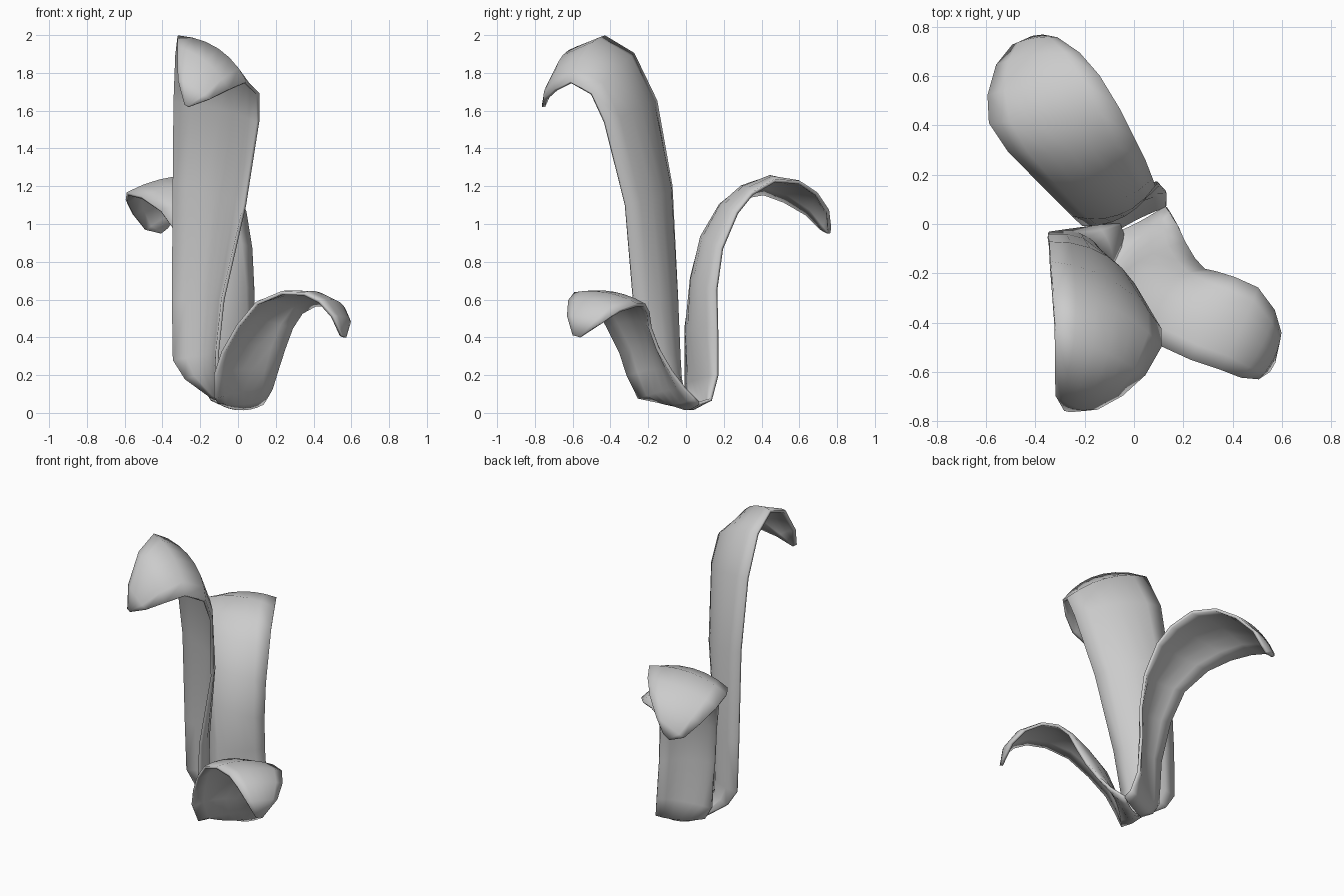
import bpy
from mathutils import Vector

ACROSS = 6


def leaf(name, rows):
    """Loft a curled leaf from rows of (left edge, right edge, bulge of the cross-section)."""
    left = [Vector(r[0]) for r in rows]
    right = [Vector(r[1]) for r in rows]
    mid = [(a + b) / 2 for a, b in zip(left, right)]
    n = len(rows)
    verts, faces = [], []
    for i in range(n):
        tangent = mid[min(i + 1, n - 1)] - mid[max(i - 1, 0)]
        normal = tangent.cross(right[i] - left[i]).normalized()
        for k in range(ACROSS + 1):
            t = k / ACROSS
            verts.append(left[i].lerp(right[i], t) + normal * rows[i][2] * 4 * t * (1 - t))
    w = ACROSS + 1
    for i in range(n - 1):
        for k in range(ACROSS):
            a = i * w + k
            faces.append((a, a + 1, a + w + 1, a + w))
    mesh = bpy.data.meshes.new(name)
    mesh.from_pydata(verts, [], faces)
    obj = bpy.data.objects.new(name, mesh)
    bpy.context.collection.objects.link(obj)
    for p in mesh.polygons:
        p.use_smooth = True
    thick = obj.modifiers.new("thickness", 'SOLIDIFY')
    thick.thickness = 0.018
    thick.offset = 0
    return obj


# Tall leaf curling to the front
leaf("tall_leaf", [
    ((-.06, .00, .04), (-.04, -.06, .04), 0),
    ((-.15, -.01, .09), (-.09, -.16, .08), .02),
    ((-.28, -.03, .18), (-.11, -.22, .19), .06),
    ((-.345, -.04, .28), (-.11, -.25, .32), .09),
    ((-.35, -.05, .60), (-.08, -.28, .60), .09),
    ((-.345, -.08, 1.20), (.035, -.32, 1.10), .075),
    ((-.34, -.16, 1.65), (.105, -.43, 1.54), .065),
    ((-.33, -.28, 1.90), (.105, -.50, 1.69), .06),
    ((-.32, -.43, 1.99), (.04, -.61, 1.75), .06),
    ((-.32, -.58, 1.93), (-.05, -.69, 1.71), .05),
    ((-.315, -.69, 1.76), (-.15, -.745, 1.66), .02),
    ((-.28, -.75, 1.63), (-.26, -.755, 1.62), 0),
])

# Medium leaf curling to the back
leaf("back_leaf", [
    ((.13, .07, .05), (-.09, -.04, .05), -.03),
    ((.13, .13, .07), (-.14, .00, .07), -.02),
    ((.10, .165, .20), (-.19, .00, .15), .02),
    ((.08, .165, .45), (-.21, .00, .45), .05),
    ((.08, .16, .65), (-.25, .04, .72), .06),
    ((.07, .19, .87), (-.31, .10, .93), .06),
    ((.04, .27, 1.06), (-.41, .20, 1.07), .06),
    ((.00, .35, 1.16), (-.51, .30, 1.14), .055),
    ((-.06, .47, 1.23), (-.585, .41, 1.16), .05),
    ((-.14, .60, 1.22), (-.59, .52, 1.12), .04),
    ((-.22, .69, 1.16), (-.555, .64, 1.05), .03),
    ((-.31, .75, 1.07), (-.49, .72, .97), .015),
    ((-.37, .76, .98), (-.41, .755, .95), 0),
])

# Short leaf curling to the right, its root meets the back leaf
leaf("short_leaf", [
    ((-.09, -.04, .05), (.13, .07, .05), -.03),
    ((-.11, -.14, .06), (.15, .04, .08), -.02),
    ((-.12, -.25, .08), (.18, -.01, .13), .02),
    ((-.12, -.31, .20), (.21, -.08, .22), .05),
    ((-.08, -.35, .32), (.25, -.15, .34), .07),
    ((.00, -.42, .46), (.29, -.19, .45), .065),
    ((.10, -.49, .58), (.34, -.20, .53), .05),
    ((.23, -.55, .635), (.41, -.22, .57), .03),
    ((.35, -.59, .63), (.50, -.26, .57), .03),
    ((.43, -.62, .59), (.565, -.35, .54), .03),
    ((.50, -.625, .51), (.59, -.44, .48), .02),
    ((.545, -.595, .41), (.565, -.56, .40), 0),
])
